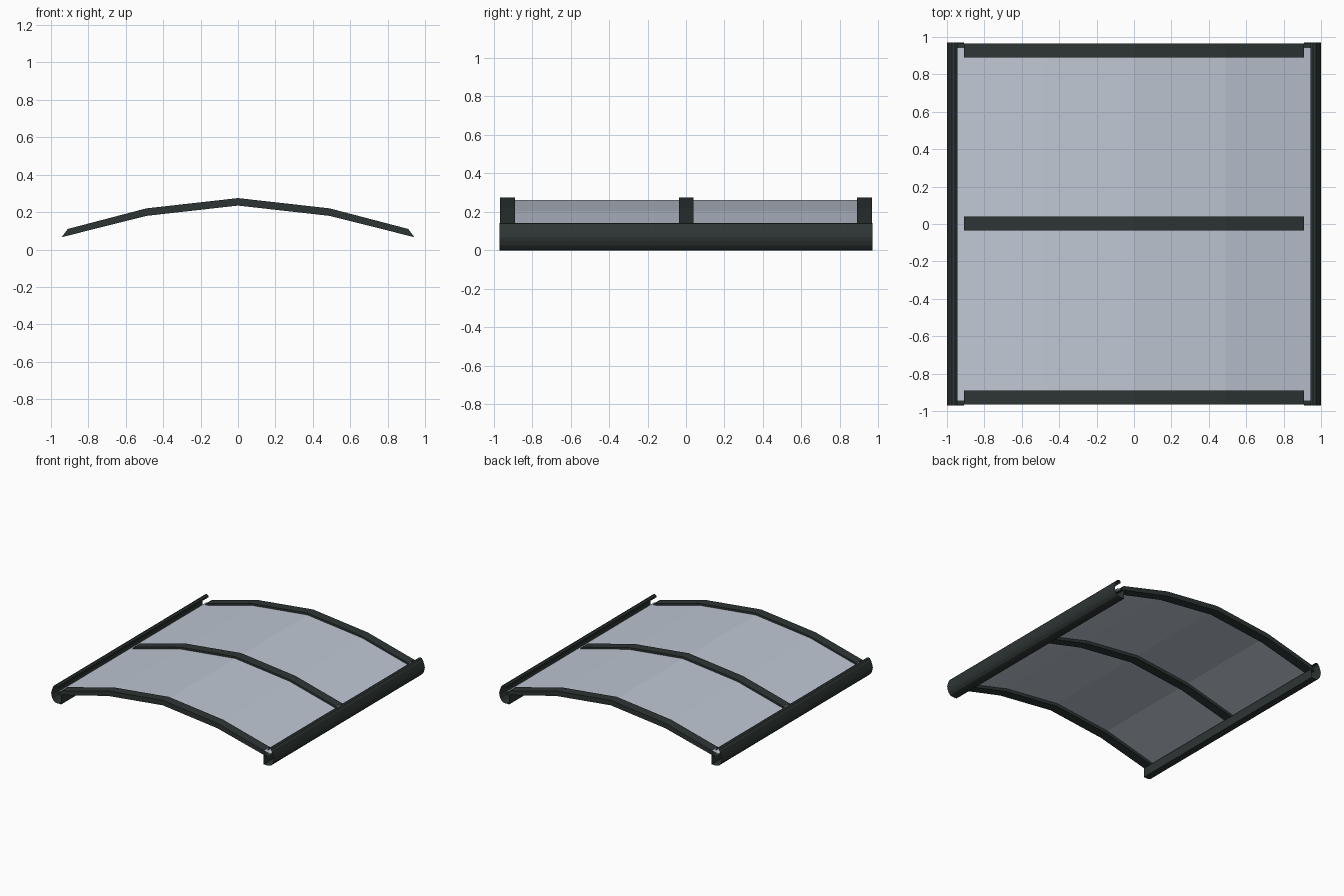
import bpy, bmesh

cube = bpy.data.objects.get("Cube")
if cube:
    bpy.data.objects.remove(cube, do_unlink=True)


def make_material(name, colour):
    mat = bpy.data.materials.new(name)
    mat.use_nodes = True
    mat.diffuse_color = (*colour, 1)
    mat.node_tree.nodes["Principled BSDF"].inputs["Base Color"].default_value = (*colour, 1)
    return mat


frame_mat = make_material("dark frame metal", (0.026, 0.036, 0.034))
panel_mat = make_material("pale blue grey panel", (0.52, 0.57, 0.65))


def new_object(name, bm, mat):
    mesh = bpy.data.meshes.new(name)
    bm.to_mesh(mesh)
    bm.free()
    obj = bpy.data.objects.new(name, mesh)
    mesh.materials.append(mat)
    bpy.context.collection.objects.link(obj)
    return obj


def sweep_sheet(bm, profile, y0, y1):
    """Sweep an open x-z profile along y; returns the two rows of points."""
    rows = [[bm.verts.new((x, y, z)) for x, z in profile] for y in (y0, y1)]
    a, b = rows
    for i in range(len(profile) - 1):
        bm.faces.new((a[i], a[i + 1], b[i + 1], b[i]))
    return rows


def arch(half):
    """Mirror a right half profile (centre first) into a full arch."""
    return [(-x, z) for x, z in reversed(half[1:])] + half


# Arched ribs: top and bottom skins joined by side walls, open at the ends
rib_top = arch([(0, 0.275), (0.49, 0.22), (0.91, 0.11)])
rib_bottom = arch([(0, 0.235), (0.49, 0.18), (0.943, 0.066)])
for name, y in (("front_rib", -0.928), ("middle_rib", 0.002), ("back_rib", 0.928)):
    bm = bmesh.new()
    top = sweep_sheet(bm, rib_top, y - 0.038, y + 0.038)
    low = sweep_sheet(bm, rib_bottom, y - 0.038, y + 0.038)
    for t, b in zip(top, low):
        for i in range(len(t) - 1):
            bm.faces.new((b[i], b[i + 1], t[i + 1], t[i]))
    bmesh.ops.recalc_face_normals(bm, faces=bm.faces)
    new_object(name, bm, frame_mat)

# Thin arched roof panel running through the ribs
bm = bmesh.new()
sweep_sheet(bm, arch([(0, 0.26), (0.49, 0.205), (0.95, 0.085)]), -0.945, 0.945)
new_object("roof_panel", bm, panel_mat)

# Gutters: folded sheet with a rolled top lip, outer wall, floor and inner wall
gutter = [(0.945, 0.12), (0.945, 0.135), (0.957, 0.142), (0.972, 0.138),
          (0.985, 0.12), (0.995, 0.09), (1.0, 0.07), (0.997, 0.05),
          (0.988, 0.025), (0.972, 0.006), (0.95, 0), (0.91, 0), (0.91, 0.075)]
for name, side in (("left_gutter", 1), ("right_gutter", -1)):
    bm = bmesh.new()
    sweep_sheet(bm, [(side * x, z) for x, z in gutter], -0.97, 0.97)
    if side < 0:
        bmesh.ops.reverse_faces(bm, faces=bm.faces)
    new_object(name, bm, frame_mat)
